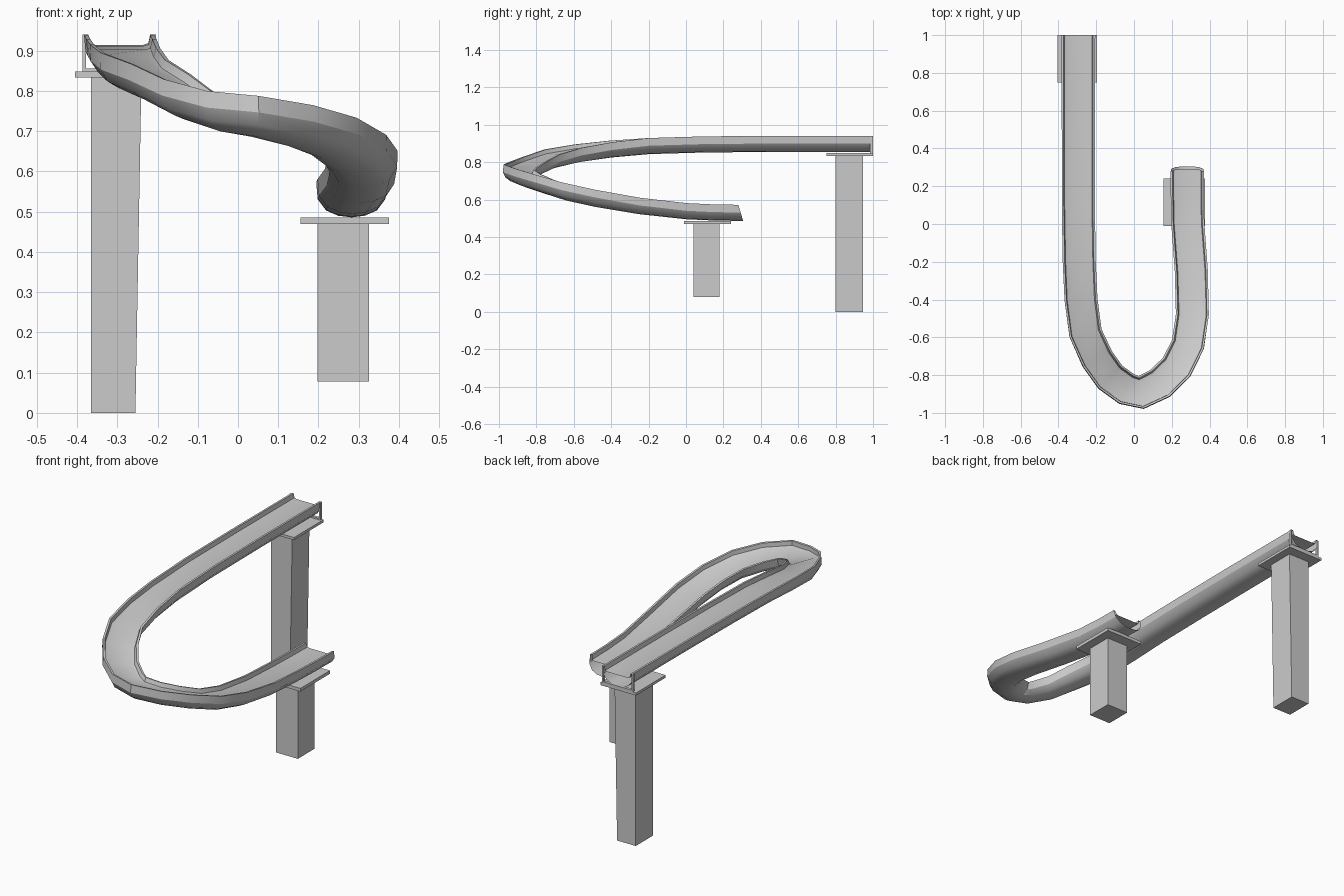
import bpy, math
from mathutils import Vector

if "Cube" in bpy.data.objects:
    bpy.data.objects.remove(bpy.data.objects["Cube"])


def make(name, verts, faces):
    me = bpy.data.meshes.new(name)
    me.from_pydata(verts, [], faces)
    me.update()
    ob = bpy.data.objects.new(name, me)
    bpy.context.collection.objects.link(ob)
    return ob


def block(name, x0, x1, y0, y1, z0, z1, taper=0.0):
    """Box; taper widens the top on the +x side."""
    v = [(x, y, z) for z, t in ((z0, 0), (z1, taper))
         for x, y in ((x0, y0), (x1 + t, y0), (x1 + t, y1), (x0, y1))]
    f = [(3, 2, 1, 0), (4, 5, 6, 7)]
    f += [(i, (i + 1) % 4, (i + 1) % 4 + 4, i + 4) for i in range(4)]
    return make(name, v, f)


# Slide centre line: x, y, underside z, bank in degrees
path = [
    (-.295, 1, .855, 0), (-.295, .5, .855, 0), (-.295, .1, .852, 0),
    (-.29, -.2, .843, 0), (-.285, -.4, .825, 3), (-.265, -.58, .80, 6),
    (-.205, -.72, .77, 9), (-.135, -.82, .73, 10), (-.045, -.885, .70, 10),
    (.04, -.905, .688, 10), (.145, -.855, .665, 10), (.235, -.765, .635, 9),
    (.295, -.64, .595, 7), (.315, -.48, .56, 4), (.305, -.25, .522, 1),
    (.285, 0, .495, 0), (.282, .15, .488, 0), (.282, .28, .486, 0)]

# Cross-section: rounded hull, thin rims and a shallow flat floor
half = [(.06, .06), (.072, .064), (.077, .086), (.0875, .086),
        (.084, .045), (.063, .017), (.033, .004)]
section = half + [(0, 0)] + [(-s, h) for s, h in reversed(half)]

verts, faces = [], []
n, last = len(section), len(path) - 1
for i, (x, y, z, bank) in enumerate(path):
    a, b = Vector(path[max(i - 1, 0)][:2]), Vector(path[min(i + 1, last)][:2])
    t = (b - a).normalized()
    t = Vector((t.x, t.y, 0))
    if i in (0, last):
        t = Vector((0, -1 if i == 0 else 1, 0))
    side = Vector((t.y, -t.x, 0))
    r = math.radians(bank)
    right = side * math.cos(r) + Vector((0, 0, math.sin(r)))
    up = Vector((0, 0, math.cos(r))) - side * math.sin(r)
    for s, h in section:
        p = Vector((x, y, z)) + right * s + up * h
        if i == last:                       # raked lower lip
            p += t * (.086 - h) * .3
        verts.append(p)
for i in range(last):
    for j in range(n):
        k = (j + 1) % n
        faces.append((i * n + j, i * n + k, (i + 1) * n + k, (i + 1) * n + j))
slide = make("slide_trough", verts, faces)
bpy.context.view_layer.objects.active = slide
slide.select_set(True)
bpy.ops.object.mode_set(mode='EDIT')
bpy.ops.mesh.select_all(action='SELECT')
bpy.ops.mesh.normals_make_consistent(inside=False)
bpy.ops.object.mode_set(mode='OBJECT')
bpy.ops.object.shade_smooth_by_angle(angle=math.radians(30))

# Support pillars with flat caps
block("upper_pillar", -.365, -.255, .80, .945, 0, .835, .015)
block("upper_plate", -.405, -.195, .75, 1, .834, .848)
block("lower_pillar", .197, .325, .04, .18, .078, .47)
block("lower_plate", .155, .375, -.01, .24, .469, .486)

# End frame holding the trough on the upper plate
for side, x in (("left", -.386), ("right", -.212)):
    block(side + "_end_post", x, x + .008, .985, 1, .846, .94)
block("end_crossbar", -.38, -.21, .985, 1, .846, .856)
